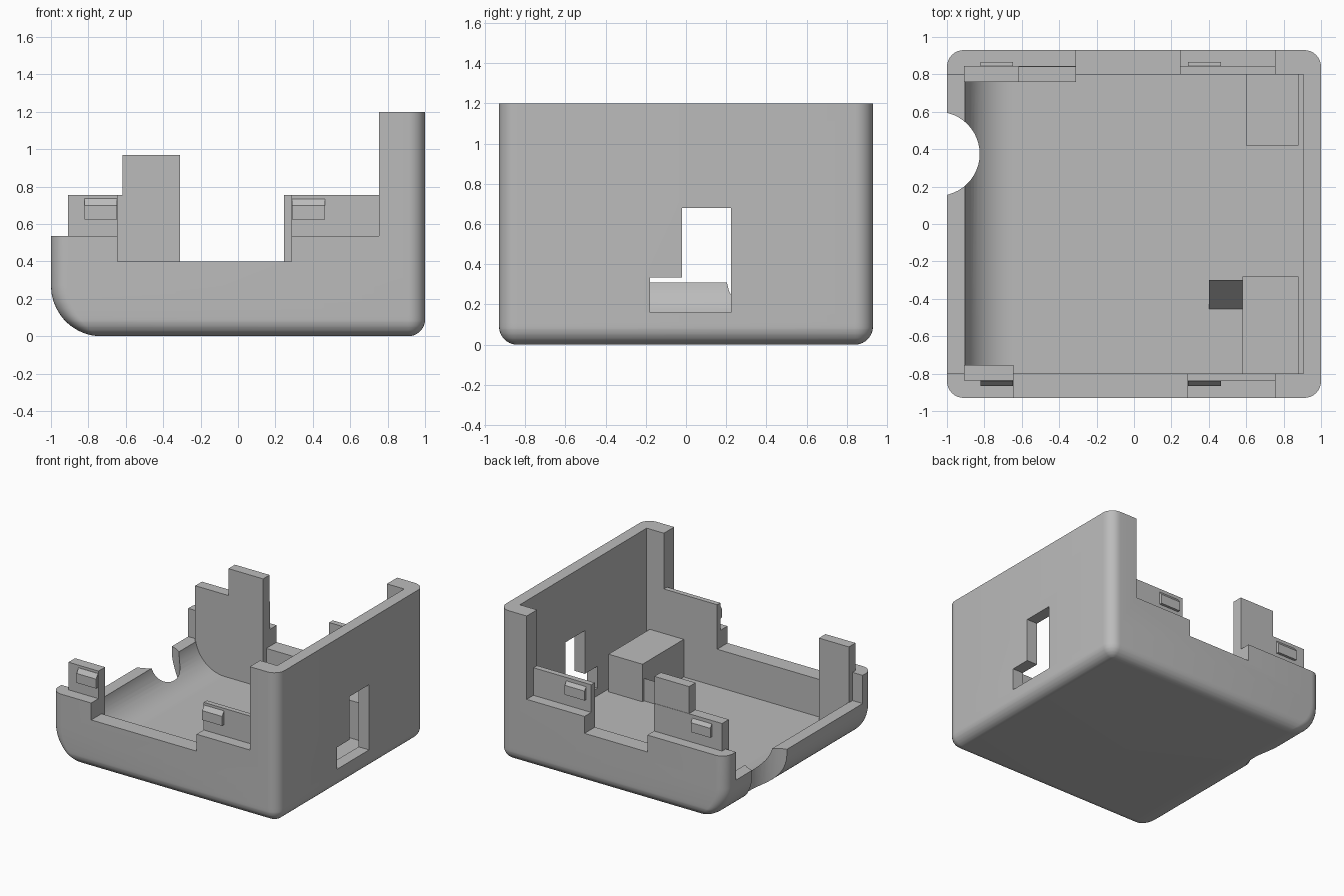
import bpy, bmesh, math

cube = bpy.data.objects.get("Cube")
if cube:
    bpy.data.objects.remove(cube, do_unlink=True)

grey = bpy.data.materials.new("plain_grey")
grey.use_nodes = True
tone = (0.5, 0.5, 0.5, 1)
grey.diffuse_color = tone
grey.node_tree.nodes["Principled BSDF"].inputs["Base Color"].default_value = tone


def finish(name, bm):
    bmesh.ops.recalc_face_normals(bm, faces=bm.faces)
    mesh = bpy.data.meshes.new(name)
    bm.to_mesh(mesh)
    bm.free()
    mesh.materials.append(grey)
    ob = bpy.data.objects.new(name, mesh)
    bpy.context.collection.objects.link(ob)
    return ob


def prism(name, points, axis, lo, hi):
    """Extrude a 2D outline along axis: x takes (y, z), y takes (x, z), z takes (x, y)."""
    bm = bmesh.new()

    def place(p, d):
        c = list(p)
        c.insert("xyz".index(axis), d)
        return bm.verts.new(c)
    a = [place(p, lo) for p in points]
    b = [place(p, hi) for p in points]
    bm.faces.new(a)
    bm.faces.new(b)
    for i in range(len(a)):
        j = (i + 1) % len(a)
        bm.faces.new((a[i], a[j], b[j], b[i]))
    return finish(name, bm)


def box(name, x0, x1, y0, y1, z0, z1):
    return prism(name, [(x0, y0), (x1, y0), (x1, y1), (x0, y1)], "z", z0, z1)


def activate(ob):
    bpy.ops.object.select_all(action="DESELECT")
    ob.select_set(True)
    bpy.context.view_layer.objects.active = ob


def cut(target, cutter):
    mod = target.modifiers.new("cut", "BOOLEAN")
    mod.operation = "DIFFERENCE"
    mod.solver = "EXACT"
    mod.object = cutter
    activate(target)
    bpy.ops.object.modifier_apply(modifier=mod.name)
    bpy.data.objects.remove(cutter, do_unlink=True)


def arc(cx, cz, r, start, end, n):
    return [(cx + r * math.cos(math.radians(start + (end - start) * i / n)),
             cz + r * math.sin(math.radians(start + (end - start) * i / n)))
            for i in range(n + 1)]


# Outer body: rounded rectangles stacked upward, with a wide curve low on the -x side
HALF_Y, TOP, SMALL, WIDE = 0.93, 1.2, 0.09, 0.27


def inset(r, z):
    return r - math.sqrt(r * r - (r - z) ** 2) if z < r else 0


def outer_body():
    heights = {TOP}
    for r in (SMALL, WIDE):
        heights |= {round(r * (1 - math.cos(math.pi / 2 * i / 10)), 4) for i in range(11)}
    bm = bmesh.new()
    rings = []
    for z in sorted(heights):
        rad = max(SMALL - inset(SMALL, z), 0.003)
        right, left = 1 - SMALL, -1 + inset(WIDE, z) + rad
        cy = HALF_Y - SMALL
        outline = []
        for k, (cx, y) in enumerate([(right, cy), (left, cy), (left, -cy), (right, -cy)]):
            outline += arc(cx, y, rad, 90 * k, 90 * k + 90, 8)
        rings.append([bm.verts.new((x, y, z)) for x, y in outline])
    bm.faces.new(rings[0])
    bm.faces.new(rings[-1])
    for a, b in zip(rings, rings[1:]):
        for i in range(len(a)):
            j = (i + 1) % len(a)
            bm.faces.new((a[i], a[j], b[j], b[i]))
    return finish("case_shell", bm)


shell = outer_body()
FLOOR, IN_Y, LEDGE = 0.1, 0.8, 0.535

# Hollow interior, curved on the low side
inner = arc(-0.65, 0.36, 0.26, 180, 270, 14) + [(0.907, FLOOR), (0.907, 1.5), (-0.91, 1.5)]
cut(shell, prism("cavity_cutter", inner, "y", -IN_Y, IN_Y))
# Lowered walls and openings
cut(shell, box("ledge_cutter", -1.2, 0.755, -1.2, 1.2, LEDGE, 1.5))
cut(shell, box("front_gap_cutter", -0.645, 0.285, -1.2, -0.7, 0.4, 1.5))
cut(shell, box("back_gap_cutter", -0.31, 0.245, 0.7, 1.2, 0.4, 1.5))
cut(shell, box("low_side_cutter", -1.2, -0.8, -IN_Y, IN_Y, 0.31, 1.5))
cut(shell, prism("cable_notch_cutter", arc(-1.05, 0.375, 0.225, 0, 352.5, 47), "z", -0.5, 1.5))
window = [(-0.18, 0.16), (0.225, 0.16), (0.225, 0.68), (-0.02, 0.68), (-0.02, 0.335), (-0.18, 0.335)]
cut(shell, prism("window_cutter", window, "x", 0.8, 1.2))
activate(shell)
bpy.ops.object.shade_smooth_by_angle(angle=math.radians(30))

# Inner lips that rise above the ledges
LIP = 0.755
box("front_lip", 0.285, 0.755, -0.84, -IN_Y, 0.3, LIP)
box("back_lip", 0.245, 0.755, IN_Y, 0.845, 0.3, LIP)
box("front_corner_panel", -0.91, -0.645, -0.838, -0.755, FLOOR, LIP)
box("back_corner_panel", -0.91, -0.31, 0.76, 0.845, FLOOR, LIP)
box("back_tab", -0.617, -0.31, 0.76, 0.842, LIP, 0.97)

# Snap clips with a sloped top, on both long sides
for side, s in (("front", -1), ("back", 1)):
    for end, x0, x1 in (("right", -0.82, -0.648), ("left", 0.29, 0.465)):
        clip = [(s * y, z) for y, z in ((0.83, 0.625), (0.865, 0.625), (0.865, 0.7), (0.84, 0.735), (0.83, 0.735))]
        prism(side + "_" + end + "_clip", clip, "x", x0, x1)

# Inner support blocks and a small ramp beside the front one
box("front_block", 0.58, 0.88, -IN_Y, -0.28, FLOOR, 0.4)
box("back_block", 0.6, 0.88, 0.42, IN_Y, FLOOR, 0.4)
prism("block_ramp", [(-0.455, FLOOR), (-0.3, FLOOR), (-0.3, 0.28)], "x", 0.4, 0.58)
